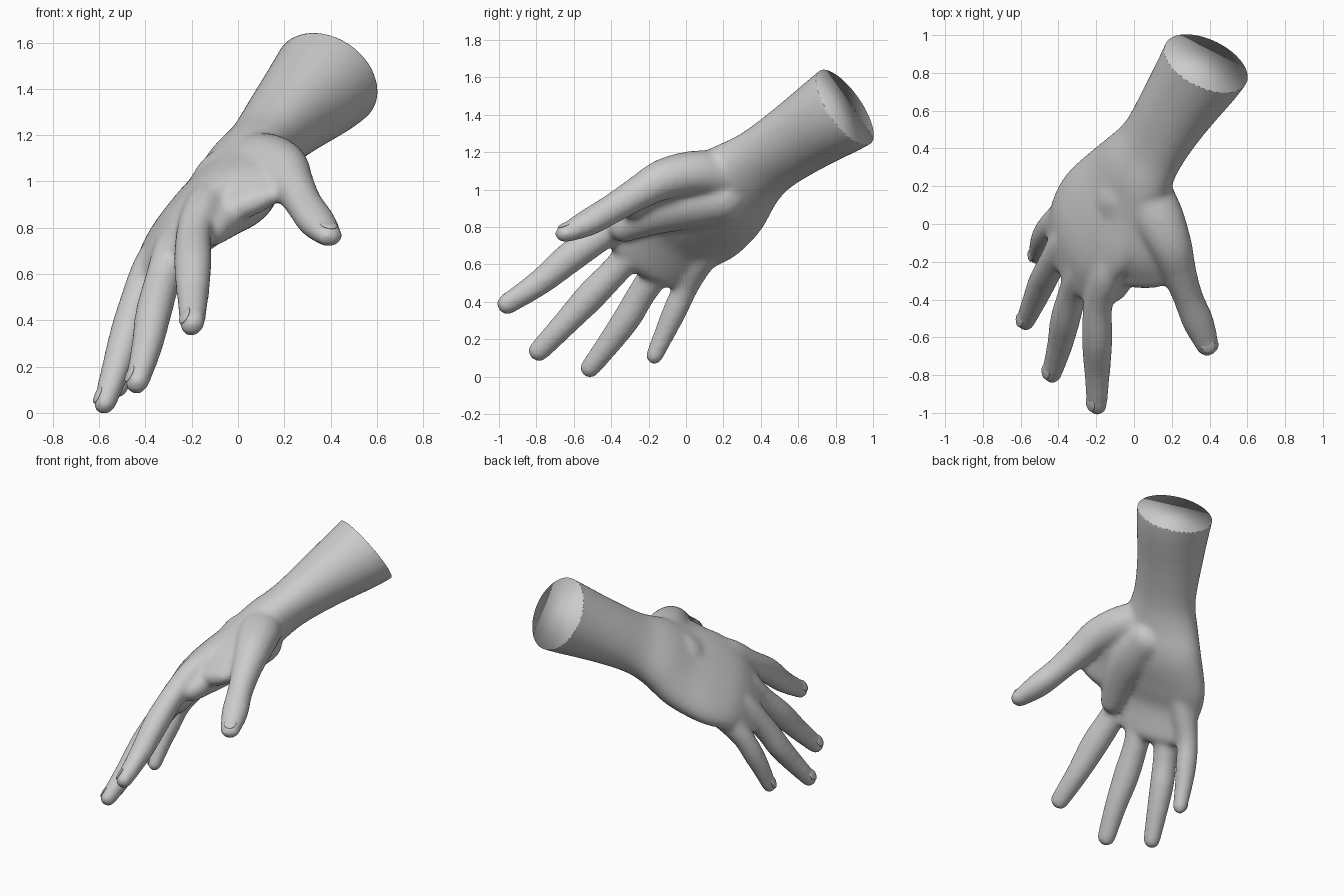
import bpy, bmesh, math
from mathutils import Vector, Matrix

cube = bpy.data.objects.get("Cube")
if cube:
    bpy.data.objects.remove(cube, do_unlink=True)

skin = bpy.data.materials.new("plain_grey")
skin.use_nodes = True
GREY = (0.6, 0.6, 0.6, 1)
skin.diffuse_color = GREY
skin.node_tree.nodes["Principled BSDF"].inputs["Base Color"].default_value = GREY

BACK = Vector((-0.73, 0.03, 0.68)).normalized()   # direction the back of the hand faces
SIDES = 24


def refine(points, steps=4):
    """Smooth spline through the given sections."""
    p = [Vector(q) for q in points]
    out = []
    for i in range(len(p) - 1):
        a, b, c, d = p[max(i - 1, 0)], p[i], p[i + 1], p[min(i + 2, len(p) - 1)]
        for k in range(steps):
            t = k / steps
            out.append(b + (c - a) * (t / 2) + (a * 2 - b * 5 + c * 4 - d) * (t * t / 2)
                       + (b * 3 - a - c * 3 + d) * (t ** 3 / 2))
    return out + [p[-1]]


def tube(bm, sections, back=BACK):
    """Loft ellipses along (x, y, z, half width, half thickness) with rounded ends."""
    points = refine(sections)
    mids = [Vector(p[:3]) for p in points]
    rings = []

    def ring(c, t, a, b):
        u = t.cross(back).normalized()
        v = u.cross(t).normalized()
        angles = [2 * math.pi * i / SIDES for i in range(SIDES)]
        rings.append([bm.verts.new(c + u * a * math.cos(k) + v * b * math.sin(k)) for k in angles])

    last = len(points) - 1
    dome = [(math.sin(k), math.cos(k)) for k in (0.4, 0.8, 1.15, 1.4)]
    for i, p in enumerate(points):
        t = (mids[min(i + 1, last)] - mids[max(i - 1, 0)]).normalized()
        a, b = p[3:]
        if i == 0:
            for s, c in reversed(dome):
                ring(mids[i] - t * b * s, t, a * c, b * c)
        ring(mids[i], t, a, b)
        if i == last:
            for s, c in dome:
                ring(mids[i] + t * b * s, t, a * c, b * c)
    for r, q in zip(rings, rings[1:]):
        for i in range(SIDES):
            j = (i + 1) % SIDES
            bm.faces.new((r[i], r[j], q[j], q[i]))
    bm.faces.new(rings[0][::-1])
    bm.faces.new(rings[-1])


# Forearm, wrist and palm
arm = [(.46, 1.01, 1.55, .245, .245), (.38, .85, 1.44, .24, .24), (.22, .61, 1.28, .215, .185),
       (.10, .42, 1.15, .212, .15), (.015, .29, 1.055, .255, .155), (-.065, .165, .94, .31, .155),
       (-.18, .025, .84, .345, .135), (-.27, -.09, .75, .32, .11), (-.33, -.21, .615, .26, .085)]

# Fingers run from inside the palm to the tip
fingers = {
    "index": [(-.08, -.1, .96, .08, .08), (-.145, -.26, .89, .09, .085), (-.19, -.42, .775, .082, .076),
              (-.195, -.61, .645, .087, .08), (-.195, -.78, .505, .072, .069), (-.197, -.96, .385, .06, .052)],
    "middle": [(-.17, -.04, .86, .08, .08), (-.265, -.22, .74, .09, .085), (-.325, -.37, .575, .079, .078),
               (-.365, -.51, .43, .083, .078), (-.395, -.65, .28, .07, .067), (-.436, -.79, .133, .06, .052)],
    "ring": [(-.25, .05, .79, .08, .08), (-.36, -.09, .65, .085, .085), (-.445, -.23, .455, .077, .075),
             (-.487, -.31, .32, .077, .073), (-.53, -.41, .18, .067, .063), (-.576, -.516, .042, .055, .05)],
    "little": [(-.25, .16, .74, .08, .08), (-.35, .07, .615, .08, .08), (-.435, .0, .48, .068, .067),
               (-.475, -.06, .35, .066, .066), (-.5, -.115, .23, .057, .056), (-.517, -.17, .108, .048, .045)],
}
# Thumb, the web of skin between thumb and index, and the pad under it
thumb = [(.06, .32, 1.09, .1, .1), (.085, .15, 1.085, .13, .125), (.135, .02, 1.085, .135, .12),
         (.195, -.12, 1.055, .115, .11), (.238, -.25, .985, .093, .092), (.287, -.39, .9, .08, .08),
         (.34, -.52, .825, .084, .074), (.393, -.65, .765, .062, .05)]
web = [(-.02, .14, 1.01, .2, .15), (.01, -.02, 1.0, .21, .12), (.01, -.16, .96, .2, .095),
       (.02, -.28, .895, .18, .06)]
pad = [(.05, .2, .95, .13, .12), (.02, .02, .92, .14, .12), (-.03, -.16, .87, .12, .1),
       (-.11, -.34, .79, .08, .07)]
THUMB_BACK = Vector((.2, -.45, .87))
WEB_BACK = Vector((-.35, -.4, .85))

bm = bmesh.new()
for path in (arm, pad, *fingers.values()):
    tube(bm, path)
tube(bm, thumb, THUMB_BACK)
tube(bm, web, WEB_BACK)
bmesh.ops.recalc_face_normals(bm, faces=bm.faces)
mesh = bpy.data.meshes.new("hand")
bm.to_mesh(mesh)
bm.free()
hand = bpy.data.objects.new("hand", mesh)
bpy.context.collection.objects.link(hand)

# Fuse the parts into one soft skin
remesh = hand.modifiers.new("fuse", 'REMESH')
remesh.mode = 'VOXEL'
remesh.voxel_size = 0.014
soften = hand.modifiers.new("soften", 'SMOOTH')
soften.factor = 0.5
soften.iterations = 18
skin_mesh = bpy.data.meshes.new_from_object(hand.evaluated_get(bpy.context.evaluated_depsgraph_get()))
hand.modifiers.clear()

# Cut the forearm off square and close the end
bm = bmesh.new()
bm.from_mesh(skin_mesh)
bmesh.ops.bisect_plane(bm, geom=bm.verts[:] + bm.edges[:] + bm.faces[:], clear_outer=True,
                       plane_co=(.38, .85, 1.44), plane_no=(.37, .76, .53))
bmesh.ops.holes_fill(bm, edges=[e for e in bm.edges if e.is_boundary], sides=0)
for f in bm.faces:
    f.smooth = True
bm.to_mesh(skin_mesh)
bm.free()
hand.data = skin_mesh
skin_mesh.materials.clear()
skin_mesh.materials.append(skin)


# Nails: thin flattened ovals on the back of each tip
def nail(name, path, back):
    tip, before = Vector(path[-1][:3]), Vector(path[-2][:3])
    t = (tip - before).normalized()
    u = t.cross(back).normalized()
    v = u.cross(t).normalized()
    width, thick = path[-1][3:]
    rot = Matrix((u, t, v)).transposed().to_4x4()
    centre = tip - t * 0.025 + v * thick * 0.84
    place = Matrix.Translation(centre) @ rot @ Matrix.Diagonal((width * .62, .045, .01, 1))
    b = bmesh.new()
    bmesh.ops.create_uvsphere(b, u_segments=20, v_segments=10, radius=1, matrix=place)
    for f in b.faces:
        f.smooth = True
    m = bpy.data.meshes.new(name)
    b.to_mesh(m)
    b.free()
    m.materials.append(skin)
    bpy.context.collection.objects.link(bpy.data.objects.new(name, m))


for key, path in fingers.items():
    nail(key + "_nail", path, BACK)
nail("thumb_nail", thumb, THUMB_BACK)
